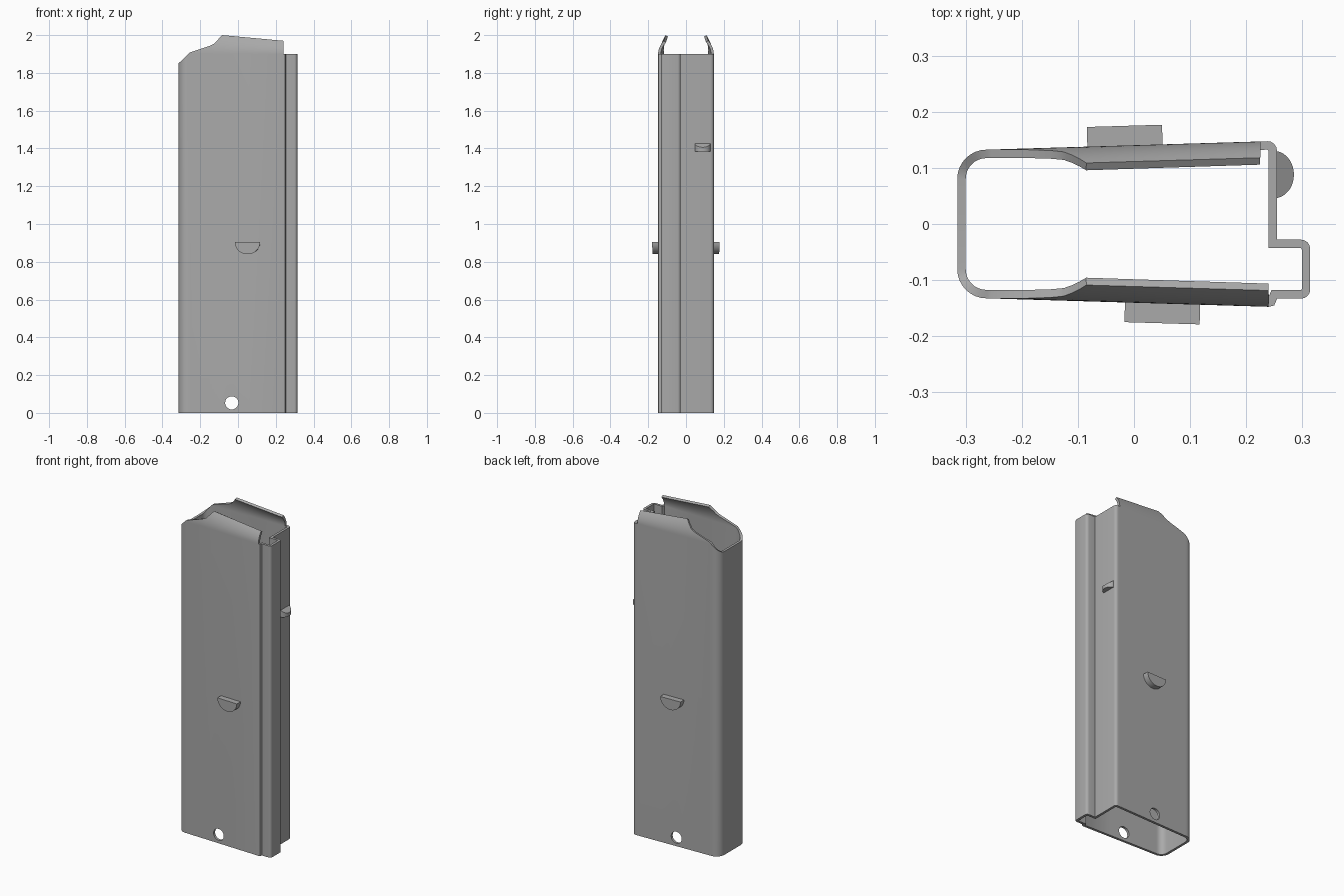
import bpy, bmesh, math
from mathutils import Vector as V

if bpy.data.objects.get("Cube"):
    bpy.data.objects.remove(bpy.data.objects["Cube"])

steel = bpy.data.materials.new("grey steel")
steel.use_nodes = True
steel.diffuse_color = (0.4, 0.4, 0.4, 1)
steel.node_tree.nodes["Principled BSDF"].inputs["Base Color"].default_value = (0.4, 0.4, 0.4, 1)

WALL, SHOULDER = 0.015, 1.9
FRONT_END, BACK_END = 0.24, 0.225
EDGE = [(-0.315, 1.85), (-0.255, 1.908), (-0.15, 1.943), (-0.125, 1.955), (-0.085, 2.0), (0.24, 1.97)]


def add_object(name, bm):
    mesh = bpy.data.meshes.new(name)
    bmesh.ops.recalc_face_normals(bm, faces=bm.faces)
    bm.to_mesh(mesh)
    bm.free()
    mesh.materials.append(steel)
    ob = bpy.data.objects.new(name, mesh)
    bpy.context.collection.objects.link(ob)
    return ob


def activate(ob):
    bpy.ops.object.select_all(action='DESELECT')
    ob.select_set(True)
    bpy.context.view_layer.objects.active = ob


def arc(cx, cy, r, start, steps):
    """Quarter turn, counterclockwise from start degrees."""
    angles = [math.radians(start + 90 * i / steps) for i in range(steps + 1)]
    return [(cx + r * math.cos(a), cy + r * math.sin(a)) for a in angles]


def edge_height(x):
    for (x0, z0), (x1, z1) in zip(EDGE, EDGE[1:]):
        if x <= x1:
            return z0 + (z1 - z0) * max(0, x - x0) / (x1 - x0)
    return EDGE[-1][1]


def wall_y(x):
    return 0.1325 + 0.03 * (x + 0.262)


# Casing outline, counterclockwise: front wall, rib, right wall, back wall, left end
lip_xs = [-0.255, -0.2, -0.15, -0.137, -0.125, -0.11, -0.097, -0.085, 0.06]
front = [(x, -wall_y(x)) for x in lip_xs + [FRONT_END]]
back = [(x, wall_y(x)) for x in [BACK_END] + lip_xs[::-1]]
side = [(0.25, -0.145), (0.255, -0.133)]
side += arc(0.298, -0.117, 0.016, -90, 4) + arc(0.298, -0.044, 0.016, 0, 4)
side += [(0.255, -0.028)] + arc(0.237, 0.13, 0.018, 0, 4)[:-1] + [(0.238, wall_y(0.238))]
left = arc(-0.263, 0.0805, 0.052, 90, 8) + arc(-0.263, -0.0805, 0.052, 180, 8)
outline = front + side + back + left
short = set(range(len(front), len(front) + len(side)))

# Sheet with the upper edge cut to shape and the lips curled inwards
ROWS = 8
bm = bmesh.new()
columns = []
for i, (x, y) in enumerate(outline):
    top = SHOULDER if i in short else edge_height(x)
    base = min(top, SHOULDER)
    full = 2.0 - 0.03 * (x + 0.085) / 0.325
    column = [bm.verts.new((x, y, 0))]
    for k in range(ROWS + 1):
        z = base + (top - base) * k / ROWS
        curl = 0.029 * (max(0, z - SHOULDER) / (full - SHOULDER)) ** 2
        column.append(bm.verts.new((x, y - math.copysign(curl, y), z)))
    columns.append(column)
for i, a in enumerate(columns):
    j = (i + 1) % len(columns)
    b = columns[j]
    for k in range(1 if i in short or j in short else ROWS + 1):
        bm.faces.new((a[k], b[k], b[k + 1], a[k + 1]))
bmesh.ops.remove_doubles(bm, verts=bm.verts, dist=0.00005)
bmesh.ops.delete(bm, geom=[v for v in bm.verts if not v.link_faces], context='VERTS')
casing = add_object("casing", bm)
solid = casing.modifiers.new("thickness", 'SOLIDIFY')
solid.thickness, solid.offset, solid.use_even_offset = WALL, -1, True

# Round hole through both broad walls
bpy.ops.mesh.primitive_cylinder_add(vertices=32, radius=0.035, depth=0.6,
                                    location=(-0.033, 0, 0.053), rotation=(math.pi / 2, 0, 0))
cutter = bpy.context.object
cutter.name = "hole_cutter"
cutter.hide_render = True
cutter.data.materials.append(steel)
cut = casing.modifiers.new("hole", 'BOOLEAN')
cut.object, cut.operation, cut.solver = cutter, 'DIFFERENCE', 'EXACT'
activate(casing)
for name in ("thickness", "hole"):
    bpy.ops.object.modifier_apply(modifier=name)
bpy.data.objects.remove(cutter)


def half_disc(name, origin, across, near, far, depth):
    """Half-round block; near and far are the bulge vectors of its two caps."""
    bm = bmesh.new()
    caps = []
    for bulge, shift in ((near, V((0, 0, 0))), (far, depth)):
        angles = [math.pi * i / 20 for i in range(21)]
        caps.append([bm.verts.new(origin + shift + across * math.cos(a) + bulge * math.sin(a))
                     for a in angles])
    for cap in caps:
        bm.faces.new(cap)
    for i in range(21):
        j = (i + 1) % 21
        bm.faces.new((caps[0][i], caps[0][j], caps[1][j], caps[1][i]))
    return add_object(name, bm)


# Pressed stops on the broad walls and the small catch on the right wall
down = V((0, 0, -0.065))
parts = [casing]
for name, x, s in (("front_stop", 0.051, -1), ("back_stop", -0.016, 1)):
    parts.append(half_disc(name, V((x, s * (wall_y(x) - 0.005), 0.905)),
                           V((0.067, s * 0.002, 0)), down, down, V((-0.001, s * 0.04, 0))))
parts.append(half_disc("side_catch", V((0.25, 0.088, 1.43)), V((0, 0.042, 0)),
                       V((0.035, 0, -0.024)), V((0.035, 0, 0)), V((0, 0, -0.045))))

for ob in parts:
    activate(ob)
    bpy.ops.object.shade_smooth_by_angle(angle=math.radians(30))
